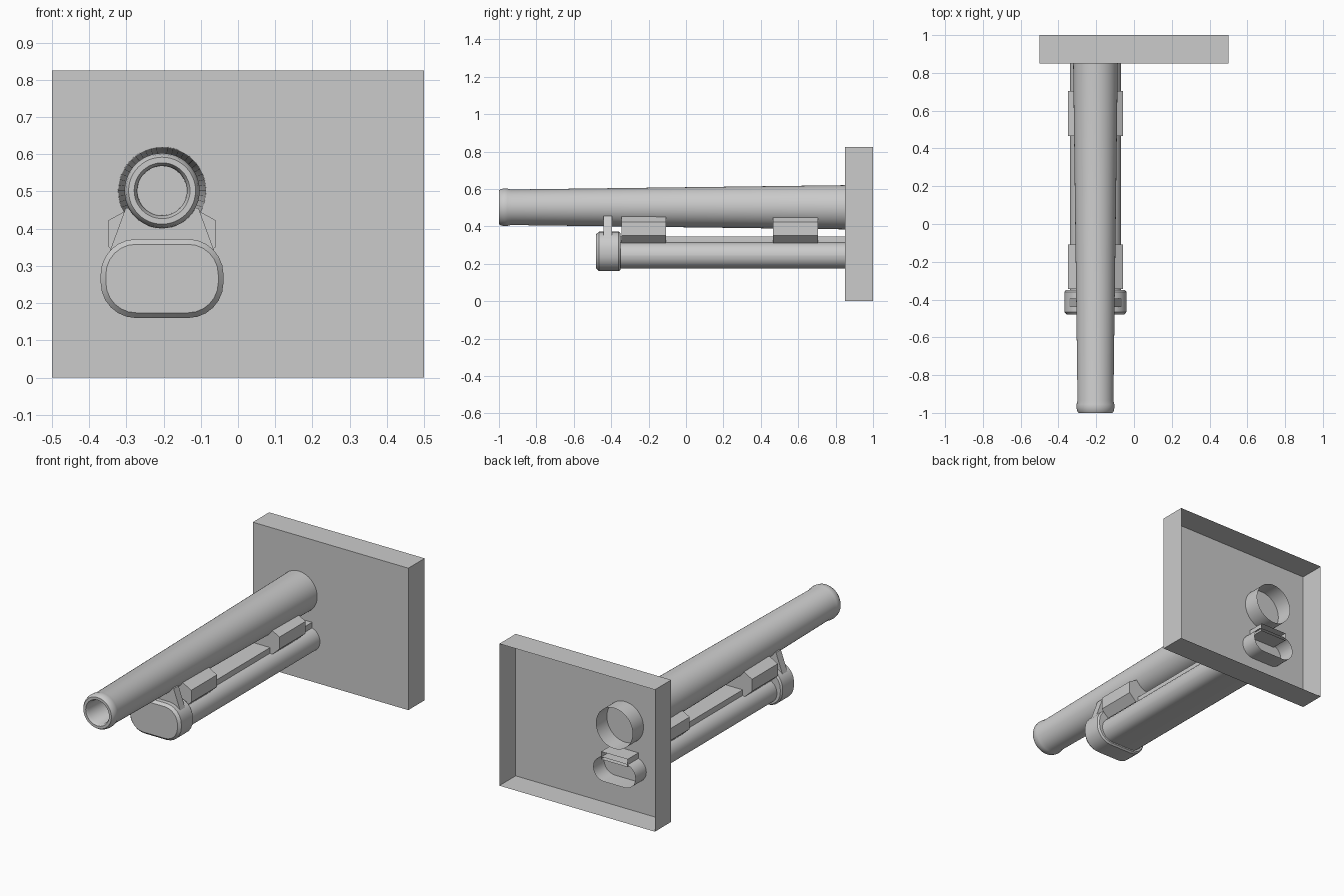
import bpy, bmesh, math

if "Cube" in bpy.data.objects:
    bpy.data.objects.remove(bpy.data.objects["Cube"])

CX, CZ = -0.204, 0.502          # barrel axis

grey = bpy.data.materials.new("plain_grey")
grey.diffuse_color = (0.6, 0.6, 0.6, 1)
grey.use_nodes = True
grey.node_tree.nodes["Principled BSDF"].inputs["Base Color"].default_value = grey.diffuse_color


def finish(name, bm, smooth=False):
    bmesh.ops.recalc_face_normals(bm, faces=bm.faces)
    me = bpy.data.meshes.new(name)
    bm.to_mesh(me)
    bm.free()
    me.materials.append(grey)
    ob = bpy.data.objects.new(name, me)
    bpy.context.collection.objects.link(ob)
    if smooth:
        bpy.ops.object.select_all(action='DESELECT')
        ob.select_set(True)
        bpy.context.view_layer.objects.active = ob
        bpy.ops.object.shade_smooth_by_angle(angle=math.radians(35))
    return ob


def loft(name, sections, cap_start=True, cap_end=True, smooth=False):
    """Skin a row of (y, [(x, z), ...]) sections along y."""
    bm = bmesh.new()
    rings = [[bm.verts.new((x, y, z)) for x, z in pts] for y, pts in sections]
    n = len(rings[0])
    for a, b in zip(rings, rings[1:]):
        for i in range(n):
            j = (i + 1) % n
            bm.faces.new((a[i], a[j], b[j], b[i]))
    if cap_start:
        bm.faces.new(rings[0])
    if cap_end:
        bm.faces.new(rings[-1])
    return finish(name, bm, smooth)


def circle(r, n=48):
    return [(CX + r * math.cos(2 * math.pi * i / n),
             CZ + r * math.sin(2 * math.pi * i / n)) for i in range(n)]


def rounded(hw, hh, r, cz, n=6):
    """Rounded rectangle around (CX, cz)."""
    pts = []
    for k, (sx, sz) in enumerate([(1, 1), (-1, 1), (-1, -1), (1, -1)]):
        for i in range(n + 1):
            a = math.pi / 2 * (k + i / n)
            pts.append((CX + sx * (hw - r) + r * math.cos(a),
                        cz + sz * (hh - r) + r * math.sin(a)))
    return pts


def mirrored(half):
    """Close a right-hand half outline about the barrel axis."""
    return [(CX + x, z) for x, z in half] + [(CX - x, z) for x, z in reversed(half)]


# Base plate: thin shell, open at the back
bm = bmesh.new()
bmesh.ops.create_cube(bm, size=1)
for v in bm.verts:
    v.co = (v.co.x, 0.925 + v.co.y * 0.15, 0.4125 + v.co.z * 0.825)
bm.faces.ensure_lookup_table()
back = [f for f in bm.faces if f.calc_center_median().y > 0.99]
bmesh.ops.delete(bm, geom=back, context='FACES_ONLY')
finish("base_plate", bm)

# Barrel: bore, rolled lip and tapered body, open inside the plate
profile = [(-0.70, 0.066), (-0.985, 0.067), (-1.0, 0.075), (-1.0, 0.090),
           (-0.99, 0.097), (-0.97, 0.101), (-0.955, 0.100), (-0.935, 0.095),
           (0.85, 0.118), (0.95, 0.118)]
loft("barrel", [(y, circle(r)) for y, r in profile], cap_end=False, smooth=True)

# Lower tube and the flat rail on top of it
loft("lower_tube", [(y, rounded(0.136, 0.07, 0.0695, 0.245)) for y in (-0.36, 0.95)],
     cap_end=False, smooth=True)
rail = mirrored([(0.085, 0.30), (0.085, 0.345)])
loft("rail", [(-0.36, rail), (0.95, rail)], cap_end=False)

# End cap with bevelled rims
cap = [(-0.48, 0.014), (-0.465, 0.0), (-0.36, 0.0), (-0.35, 0.008)]
loft("end_cap", [(y, rounded(0.165 - d, 0.106 - d, 0.095 - d, 0.266)) for y, d in cap],
     smooth=True)

# Bracket joining cap and barrel
bracket = mirrored([(0.142, 0.335), (0.098, 0.455)])
loft("cap_bracket", [(-0.44, bracket), (-0.395, bracket)])

# Two clamps between tube and barrel
clamp = mirrored([(0.10, 0.31), (0.145, 0.352), (0.145, 0.422), (0.085, 0.455)])
for name, y0, y1 in (("front_clamp", -0.345, -0.108), ("rear_clamp", 0.465, 0.705)):
    loft(name, [(y0, clamp), (y1, clamp)])
